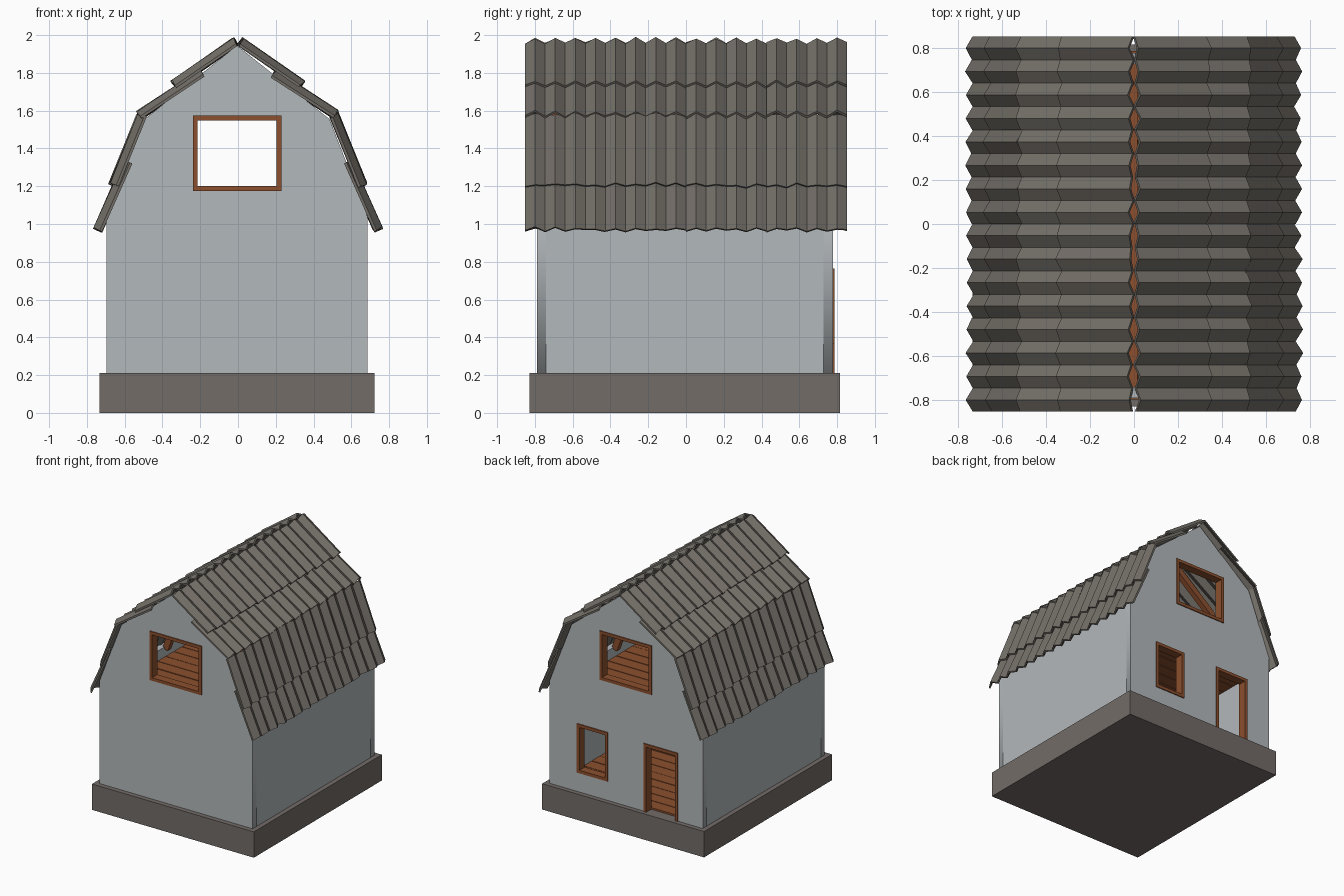
import bpy, bmesh, math, random
from mathutils import Vector

if "Cube" in bpy.data.objects:
    bpy.data.objects.remove(bpy.data.objects["Cube"])

random.seed(4)


def material(name, rgb):
    m = bpy.data.materials.new(name)
    m.diffuse_color = (*rgb, 1)
    m.use_nodes = True
    m.node_tree.nodes["Principled BSDF"].inputs["Base Color"].default_value = m.diffuse_color
    return m


PLASTER = material("grey_plaster", (0.45, 0.48, 0.495))
STONE = material("stone_base", (0.17, 0.15, 0.137))
TILE = material("roof_grey", (0.17, 0.155, 0.135))
WOOD = material("brown_wood", (0.26, 0.078, 0.027))

CX, CY = -0.005, -0.007            # walls sit very slightly off the roof centre
FRONT, BACK, T = -0.79, 0.777, 0.05


def add_mesh(name, bm, mat):
    bmesh.ops.recalc_face_normals(bm, faces=bm.faces)
    me = bpy.data.meshes.new(name)
    bm.to_mesh(me)
    bm.free()
    me.materials.append(mat)
    ob = bpy.data.objects.new(name, me)
    bpy.context.collection.objects.link(ob)
    return ob


def add_box(bm, x0, x1, y0, y1, z0, z1):
    vs = bmesh.ops.create_cube(bm, size=1)["verts"]
    for v in vs:
        v.co = Vector(((x0 + x1) / 2 + v.co.x * (x1 - x0),
                       (y0 + y1) / 2 + v.co.y * (y1 - y0),
                       (z0 + z1) / 2 + v.co.z * (z1 - z0)))


def box(name, mat, *dims):
    bm = bmesh.new()
    add_box(bm, *dims)
    return add_mesh(name, bm, mat)


# gable walls: filled outline with holes, given thickness
GABLE = [(-0.69, 0.2), (0.69, 0.2), (0.69, 1.04), (0.49, 1.555), (0, 1.945),
         (-0.49, 1.555), (-0.69, 1.04)]


def gable(name, y0, y1, holes):
    cu = bpy.data.curves.new(name, 'CURVE')
    cu.dimensions = '2D'
    cu.fill_mode = 'BOTH'
    cu.extrude = (y1 - y0) / 2
    loops = [[(x + CX, z) for x, z in GABLE]]
    loops += [[(a, c), (b, c), (b, d), (a, d)] for a, b, c, d in holes]
    for pts in loops:
        sp = cu.splines.new('POLY')
        sp.points.add(len(pts) - 1)
        for p, (x, z) in zip(sp.points, pts):
            p.co = (x, z, 0, 1)
        sp.use_cyclic_u = True
    tmp = bpy.data.objects.new(name + "_outline", cu)
    bpy.context.collection.objects.link(tmp)
    bpy.context.view_layer.update()
    me = bpy.data.meshes.new_from_object(
        tmp.evaluated_get(bpy.context.evaluated_depsgraph_get()))
    bpy.data.objects.remove(tmp)
    me.materials.clear()
    me.materials.append(PLASTER)
    ob = bpy.data.objects.new(name, me)
    bpy.context.collection.objects.link(ob)
    ob.rotation_euler.x = math.pi / 2
    ob.location.y = (y0 + y1) / 2


LOFT = (-0.225, 0.215, 1.19, 1.56)
WINDOW = (0.17, 0.42, 0.38, 0.75)
DOOR = (-0.46, -0.18, 0.205, 0.75)
gable("front_wall", FRONT, FRONT + T, [LOFT])
gable("back_wall", BACK - T, BACK, [LOFT, WINDOW, DOOR])


# wooden frames lining each opening
def frame(name, hole, y0, y1, sill=True):
    a, b, c, d = hole
    o, i = 0.014, 0.011
    bm = bmesh.new()
    low = c - o if sill else c
    add_box(bm, a - o, a + i, y0, y1, low, d + o)
    add_box(bm, b - i, b + o, y0, y1, low, d + o)
    add_box(bm, a + i, b - i, y0, y1, d - i, d + o)
    if sill:
        add_box(bm, a + i, b - i, y0, y1, c - o, c + i)
    add_mesh(name, bm, WOOD)


frame("front_loft_window_frame", LOFT, FRONT - 0.008, FRONT + T + 0.01)
frame("back_loft_window_frame", LOFT, BACK - T - 0.01, BACK + 0.008)
frame("back_window_frame", WINDOW, BACK - T - 0.01, BACK + 0.008)
frame("door_frame", DOOR, BACK - T - 0.01, BACK + 0.008, sill=False)

# side walls and plinth
for side, s in (("left", -1), ("right", 1)):
    xs = sorted((CX + s * 0.69, CX + s * (0.69 - T)))
    box(side + "_wall", PLASTER, *xs, FRONT + T, BACK - T, 0.2, 1.04)
box("stone_plinth", STONE, CX - 0.728, CX + 0.728, CY - 0.822, CY + 0.822, 0, 0.21)


# plank floors
def floor(name, z0, z1, n=14):
    bm = bmesh.new()
    y0, y1 = FRONT + T, BACK - T
    p = (y1 - y0) / n
    for k in range(n):
        add_box(bm, CX - 0.64, CX + 0.64, y0 + k * p, y0 + (k + 1) * p - 0.006,
                z0, z1 - random.uniform(0, 0.004))
    add_mesh(name, bm, WOOD)


floor("ground_floor_planks", 0.205, 0.225)
floor("loft_floor_planks", 0.93, 0.96)

# rafters following the bent roof line, plus a ridge beam
bm = bmesh.new()
for y in (-0.69, -0.36, 0, 0.36, 0.67):
    for s in (-1, 1):
        for a, b in (((0.66, 1.03), (0.475, 1.54)), ((0.475, 1.54), (0, 1.92))):
            a, b = (Vector((s * p[0] + CX, 0, p[1])) for p in (a, b))
            d = (b - a).normalized()
            n = Vector((-d.z, 0, d.x)) * s        # points into the house or out
            if n.x * s > 0:
                n = -n
            ring = [bm.verts.new(p + n * h + Vector((0, y + w, 0)))
                    for p in (a, b)
                    for h, w in ((0, -0.022), (0, 0.022), (0.05, 0.022), (0.05, -0.022))]
            for k in range(4):
                j = (k + 1) % 4
                bm.faces.new((ring[k], ring[j], ring[j + 4], ring[k + 4]))
            bm.faces.new(ring[:4])
            bm.faces.new(ring[4:])
add_mesh("rafters", bm, WOOD)
box("ridge_beam", WOOD, CX - 0.02, CX + 0.02, FRONT + T, BACK - T, 1.87, 1.92)


# corrugated roof sheets: four courses a side, four panels a course
COURSES = [((0.742, 0.97), (0.585, 1.325)), ((0.66, 1.205), (0.51, 1.575)),
           ((0.52, 1.578), (0.19, 1.795)), ((0.338, 1.738), (0.012, 1.965))]
LENGTH, PANELS, FOLDS, AMP = 1.705, 4, 4, 0.016


def roof_course(name, low, high, s):
    bm = bmesh.new()
    a, b = Vector((s * low[0], 0, low[1])), Vector((s * high[0], 0, high[1]))
    d = (b - a).normalized()
    n = Vector((s * d.z, 0, abs(d.x)))
    width = LENGTH / PANELS
    for p in range(PANELS):
        y0 = -LENGTH / 2 + p * width
        lift = random.uniform(-0.003, 0.003)
        rows = []
        for k in range(FOLDS * 2 + 1):
            off = n * ((AMP if k % 2 else -AMP) + lift)
            y = Vector((0, y0 + width * k / (FOLDS * 2), 0))
            pts = []
            for e in (a, b):
                wob = n * random.uniform(-0.003, 0.003) + d * random.uniform(-0.007, 0.007)
                for t in (-0.007, 0.007):
                    pts.append(bm.verts.new(e + off + wob + y + n * t))
            rows.append((pts[0], pts[1], pts[3], pts[2]))
        for r, q in zip(rows, rows[1:]):
            for k in range(4):
                j = (k + 1) % 4
                bm.faces.new((r[k], r[j], q[j], q[k]))
        bm.faces.new(rows[0])
        bm.faces.new(rows[-1])
    add_mesh(name, bm, TILE)


for side, s in (("left", -1), ("right", 1)):
    for i, (low, high) in enumerate(COURSES):
        roof_course(f"{side}_roof_course_{i + 1}", low, high, s)
